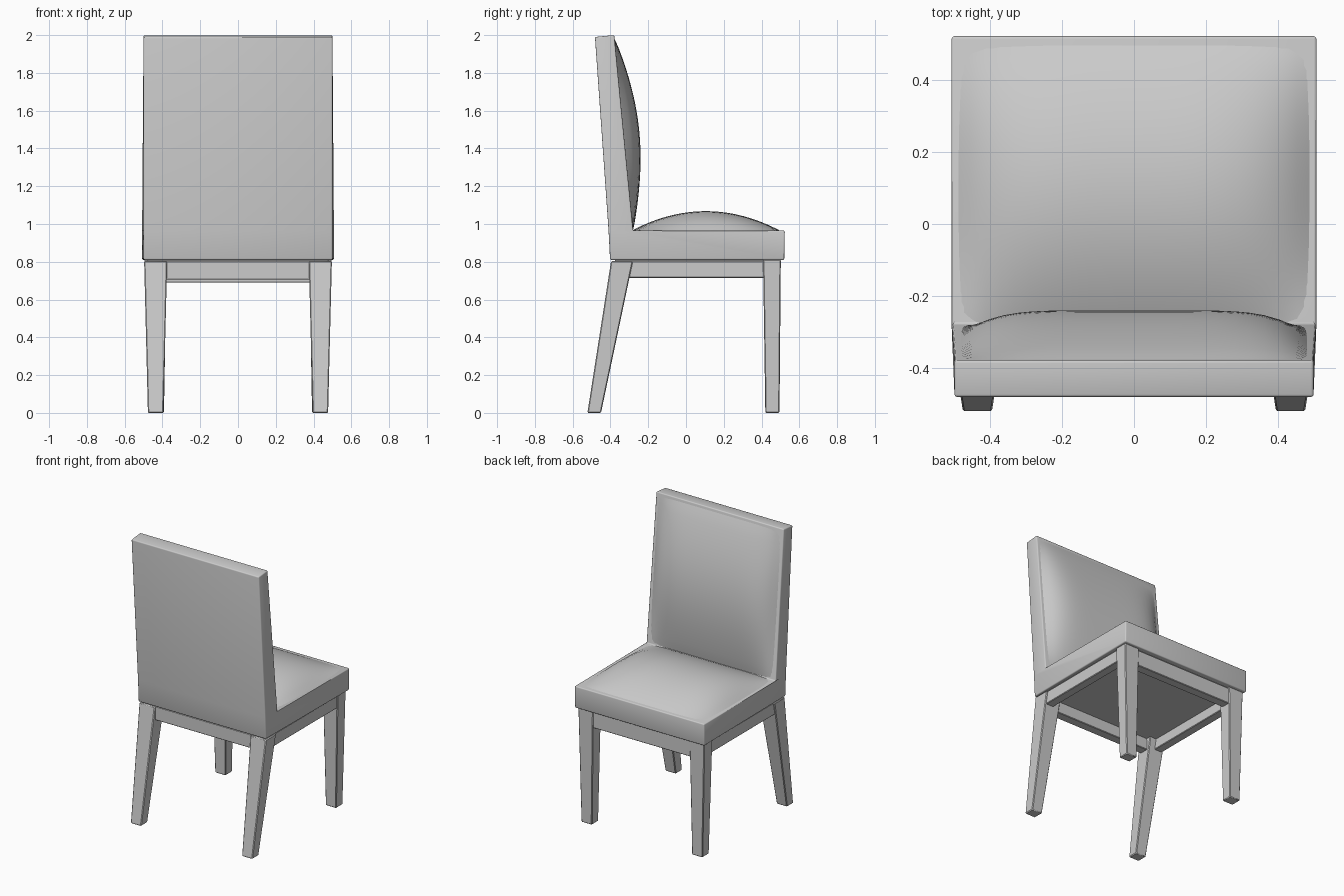
import bpy, bmesh, math

if "Cube" in bpy.data.objects:
    bpy.data.objects.remove(bpy.data.objects["Cube"])


def finish(name, bm, bevel=0.0, segments=2, angle=35):
    bmesh.ops.recalc_face_normals(bm, faces=bm.faces)
    mesh = bpy.data.meshes.new(name)
    bm.to_mesh(mesh)
    bm.free()
    ob = bpy.data.objects.new(name, mesh)
    bpy.context.collection.objects.link(ob)
    bpy.ops.object.select_all(action='DESELECT')
    ob.select_set(True)
    bpy.context.view_layer.objects.active = ob
    if bevel:
        mod = ob.modifiers.new("bevel", 'BEVEL')
        mod.width = bevel
        mod.segments = segments
        mod.limit_method = 'ANGLE'
        bpy.ops.object.modifier_apply(modifier=mod.name)
    bpy.ops.object.shade_smooth_by_angle(angle=math.radians(angle))
    return ob


def frustum(name, low, high, bevel=0.005):
    """Tapered block; low and high are (x0, x1, y0, y1, z)."""
    bm = bmesh.new()
    rings = []
    for x0, x1, y0, y1, z in (low, high):
        rings.append([bm.verts.new(p) for p in
                      ((x0, y0, z), (x1, y0, z), (x1, y1, z), (x0, y1, z))])
    a, b = rings
    bm.faces.new(a)
    bm.faces.new(b)
    for i in range(4):
        j = (i + 1) % 4
        bm.faces.new((a[i], a[j], b[j], b[i]))
    return finish(name, bm, bevel, 1)


def box(name, x0, x1, y0, y1, z0, z1, bevel=0.004):
    return frustum(name, (x0, x1, y0, y1, z0), (x0, x1, y0, y1, z1), bevel)


def pad(name, point, nu=24, nv=24):
    """Domed cushion surface from point(u, v), u and v in -1..1."""
    bm = bmesh.new()
    g = [[bm.verts.new(point(2 * i / nu - 1, 2 * j / nv - 1))
          for j in range(nv + 1)] for i in range(nu + 1)]
    for i in range(nu):
        for j in range(nv):
            bm.faces.new((g[i][j], g[i + 1][j], g[i + 1][j + 1], g[i][j + 1]))
    ob = finish(name, bm, angle=60)
    return ob


# Upholstered L-shaped body: seat block and backrest in one profile
profile = [(-0.402, 0.81), (0.52, 0.81), (0.523, 0.965), (-0.28, 0.965),
           (-0.38, 2.0), (-0.482, 1.99), (-0.41, 0.965)]
bm = bmesh.new()
sides = [[bm.verts.new((s * (0.508 if z < 0.97 and y > -0.3 else 0.5), y, z))
          for y, z in profile] for s in (-1, 1)]
n = len(profile)
for ring in sides:
    # Split each side into seat and backrest faces
    bm.faces.new([ring[i] for i in (0, 1, 2, 3, 6)])
    bm.faces.new([ring[i] for i in (3, 4, 5, 6)])
for i in range(n):
    j = (i + 1) % n
    bm.faces.new((sides[0][i], sides[0][j], sides[1][j], sides[1][i]))
finish("upholstered_body", bm, 0.018, 3)


# Domed seat cushion
def seat_point(u, v):
    h = 0.108 * (1 - v * v) * (1 - u ** 4)
    return (0.495 * u, 0.105 + 0.402 * v, 0.96 + h)


pad("seat_cushion", seat_point)


# Bulging back cushion
def back_point(u, v):
    t = (v + 1) / 2
    z = 0.96 + 1.025 * t
    h = 0.086 * math.sin(math.pi * t ** 1.05) ** 0.85 * (1 - u ** 6)
    return (0.485 * u, -0.282 - 0.099 * t + h, z)


pad("back_cushion", back_point)

# Legs: splayed behind, straight and tapered in front
for side, s in (("left", -1), ("right", 1)):
    def span(a, b):
        return (a, b) if s > 0 else (-b, -a)
    frustum("rear_leg_" + side,
            (*span(0.395, 0.477), -0.522, -0.450, 0.0),
            (*span(0.375, 0.497), -0.397, -0.281, 0.803))
    frustum("front_leg_" + side,
            (*span(0.392, 0.475), 0.420, 0.495, 0.0),
            (*span(0.378, 0.495), 0.408, 0.502, 0.812))
    box("side_apron_" + side, *span(0.425, 0.487), -0.36, 0.42, 0.715, 0.803)

# Cross aprons and seat support panel
box("rear_apron", -0.40, 0.40, -0.385, -0.32, 0.705, 0.803)
box("front_apron", -0.40, 0.40, 0.43, 0.495, 0.69, 0.803)
box("support_panel", -0.478, 0.478, -0.375, 0.485, 0.785, 0.813)
